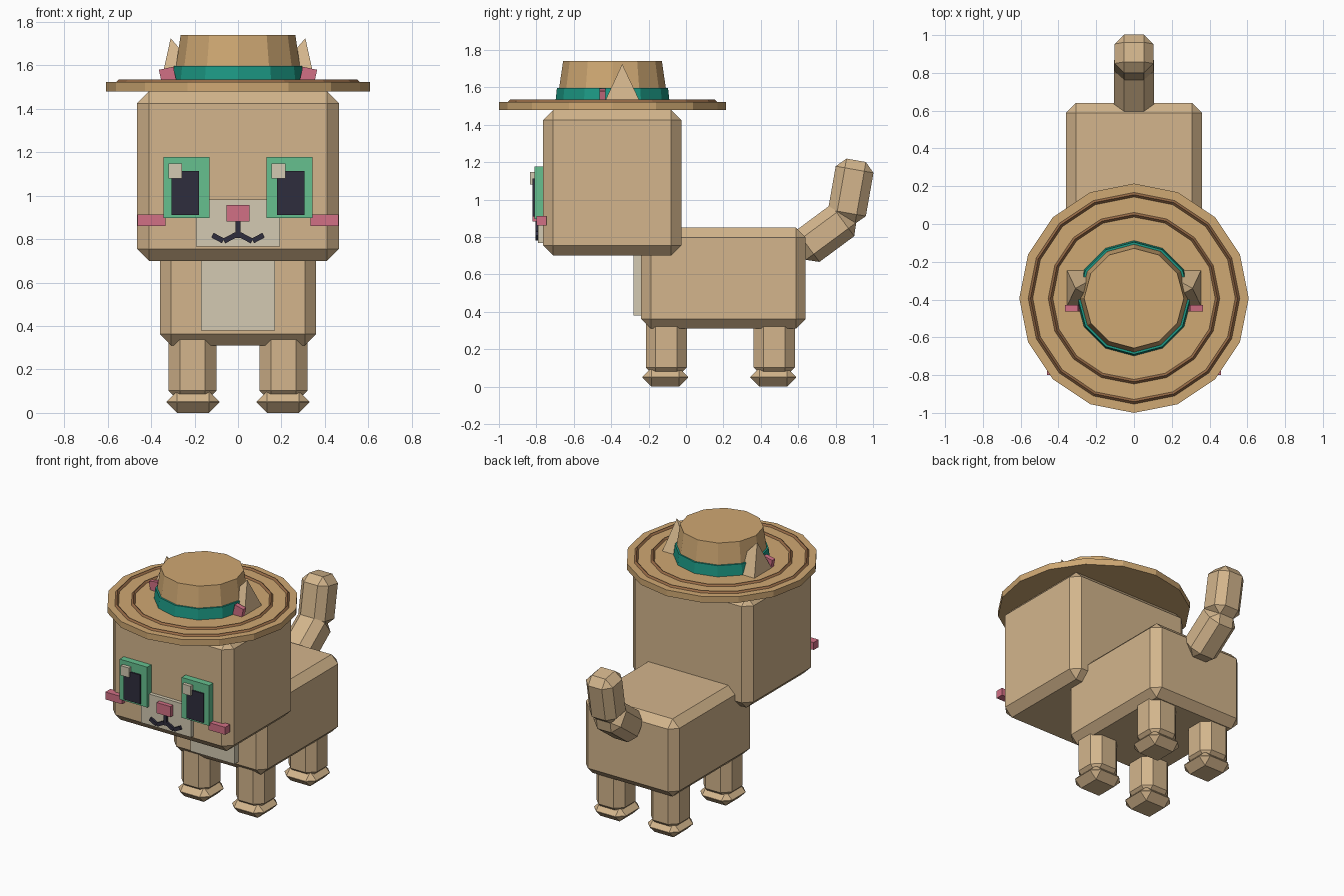
import bpy, bmesh, math
from mathutils import Matrix, Vector

if "Cube" in bpy.data.objects:
    bpy.data.objects.remove(bpy.data.objects["Cube"])


def material(name, rgb):
    m = bpy.data.materials.new(name)
    lin = [(c / 255 / 12.92) if c < 10 else ((c / 255 + 0.055) / 1.055) ** 2.4 for c in rgb]
    m.diffuse_color = (*lin, 1)
    m.use_nodes = True
    m.node_tree.nodes["Principled BSDF"].inputs["Base Color"].default_value = m.diffuse_color
    return m


FUR = material("tan fur", (211, 181, 140))
CREAM = material("cream", (211, 202, 178))
STRAW = material("straw", (207, 168, 115))
BROWN = material("brown trim", (150, 106, 70))
TEAL = material("teal ribbon", (28, 152, 132))
GREEN = material("eye green", (102, 192, 143))
DARK = material("dark", (47, 45, 61))
PINK = material("pink", (209, 112, 133))


def finish(name, bm, mat):
    bmesh.ops.recalc_face_normals(bm, faces=bm.faces)
    me = bpy.data.meshes.new(name)
    bm.to_mesh(me)
    bm.free()
    me.materials.append(mat)
    ob = bpy.data.objects.new(name, me)
    bpy.context.collection.objects.link(ob)
    return ob


def box(name, center, size, mat, bevel=0.0, rot=None):
    bm = bmesh.new()
    bmesh.ops.create_cube(bm, size=1)
    bmesh.ops.scale(bm, vec=size, verts=bm.verts)
    if bevel:
        bmesh.ops.bevel(bm, geom=bm.edges[:], offset=bevel, segments=1, affect='EDGES')
    if rot:
        bmesh.ops.rotate(bm, verts=bm.verts, matrix=Matrix.Rotation(math.radians(rot[1]), 3, rot[0]))
    bmesh.ops.translate(bm, verts=bm.verts, vec=center)
    return finish(name, bm, mat)


def span(name, x, y, z, mat, bevel=0.0):
    """Box given by its (min, max) along each axis."""
    c = [(a + b) / 2 for a, b in (x, y, z)]
    s = [b - a for a, b in (x, y, z)]
    return box(name, c, s, mat, bevel)


def lathe(name, profile, sides, mat, center, closed=False):
    """Revolve (radius, height) points; open profiles get flat caps."""
    bm = bmesh.new()
    rings = []
    for r, z in profile:
        rings.append([bm.verts.new((center[0] + r * math.cos(2 * math.pi * i / sides),
                                    center[1] + r * math.sin(2 * math.pi * i / sides), z))
                      for i in range(sides)])
    pairs = list(zip(rings, rings[1:]))
    if closed:
        pairs.append((rings[-1], rings[0]))
    else:
        bm.faces.new(rings[0])
        bm.faces.new(rings[-1])
    for a, b in pairs:
        for i in range(sides):
            j = (i + 1) % sides
            bm.faces.new((a[i], a[j], b[j], b[i]))
    return finish(name, bm, mat)


# Body and head
span("body", (-0.36, 0.36), (-0.24, 0.64), (0.31, 0.85), FUR, 0.052)
span("chest_patch", (-0.17, 0.17), (-0.28, -0.22), (0.38, 0.74), CREAM)
span("head", (-0.465, 0.465), (-0.765, -0.025), (0.70, 1.48), FUR, 0.055)

# Legs and paws
for side, sx in (("left", -1), ("right", 1)):
    for end, y in (("front", -0.105), ("back", 0.472)):
        box(f"{end}_{side}_leg", (sx * 0.21, y, 0.225), (0.22, 0.22, 0.35), FUR, 0.052)
        box(f"{end}_{side}_paw", (sx * 0.207, y - 0.006, 0.05), (0.245, 0.245, 0.10), FUR, 0.0485)

# Tail
box("tail_base", (0, 0.744, 0.82), (0.21, 0.21, 0.335), FUR, 0.052, ('X', -53.5))
box("tail_tip", (0, 0.881, 1.045), (0.205, 0.205, 0.335), FUR, 0.05, ('X', -10))

# Face
span("muzzle", (-0.193, 0.193), (-0.79, -0.75), (0.767, 0.983), CREAM)
span("nose", (-0.053, 0.053), (-0.82, -0.77), (0.882, 0.956), PINK)
span("mouth_line", (-0.012, 0.012), (-0.805, -0.78), (0.805, 0.885), DARK)
for side, sx in (("left", -1), ("right", 1)):
    ex = sx * 0.238
    span(f"{side}_eye", (ex - 0.106, ex + 0.106), (-0.81, -0.755), (0.896, 1.177), GREEN)
    px = sx * 0.243
    span(f"{side}_pupil", (px - 0.064, px + 0.064), (-0.82, -0.80), (0.91, 1.113), DARK)
    hx = ex - 0.051
    span(f"{side}_eye_highlight", (hx - 0.032, hx + 0.032), (-0.834, -0.808), (1.08, 1.147), CREAM)
    box(f"{side}_cheek", (sx * 0.398, -0.773, 0.887), (0.127, 0.054, 0.052), PINK)
    box(f"{side}_mouth_inner", (sx * 0.036, -0.793, 0.806), (0.064, 0.025, 0.024), DARK,
        0, ('Y', sx * 28))
    box(f"{side}_mouth_outer", (sx * 0.093, -0.793, 0.805), (0.056, 0.025, 0.024), DARK,
        0, ('Y', -sx * 28))

# Ears: four-sided pyramids leaning outward through the brim
for side, sx in (("left", -1), ("right", 1)):
    bm = bmesh.new()
    base = [bm.verts.new((sx * x, y, 1.49)) for x, y in
            ((0.11, -0.45), (0.362, -0.45), (0.362, -0.23), (0.11, -0.23))]
    tip = bm.verts.new((sx * 0.31, -0.341, 1.725))
    bm.faces.new(base)
    for i in range(4):
        bm.faces.new((base[i], base[(i + 1) % 4], tip))
    finish(f"{side}_ear", bm, FUR)
    box(f"{side}_inner_ear", (sx * 0.321, -0.446, 1.54), (0.068, 0.032, 0.095), PINK,
        0, ('Y', sx * 12))

# Straw hat
HAT = (0, -0.393)
lathe("hat_brim", [(0.607, 1.48), (0.607, 1.523)], 16, STRAW, HAT)
lathe("hat_crown", [(0.298, 1.51), (0.264, 1.74)], 12, STRAW, HAT)
lathe("hat_ribbon", [(0.306, 1.515), (0.297, 1.597)], 12, TEAL, HAT)
for name, r in (("outer_brim_ring", 0.548), ("inner_brim_ring", 0.442)):
    lathe(name, [(r - 0.012, 1.523), (r, 1.511), (r + 0.012, 1.523), (r, 1.535)],
          16, BROWN, HAT, closed=True)
